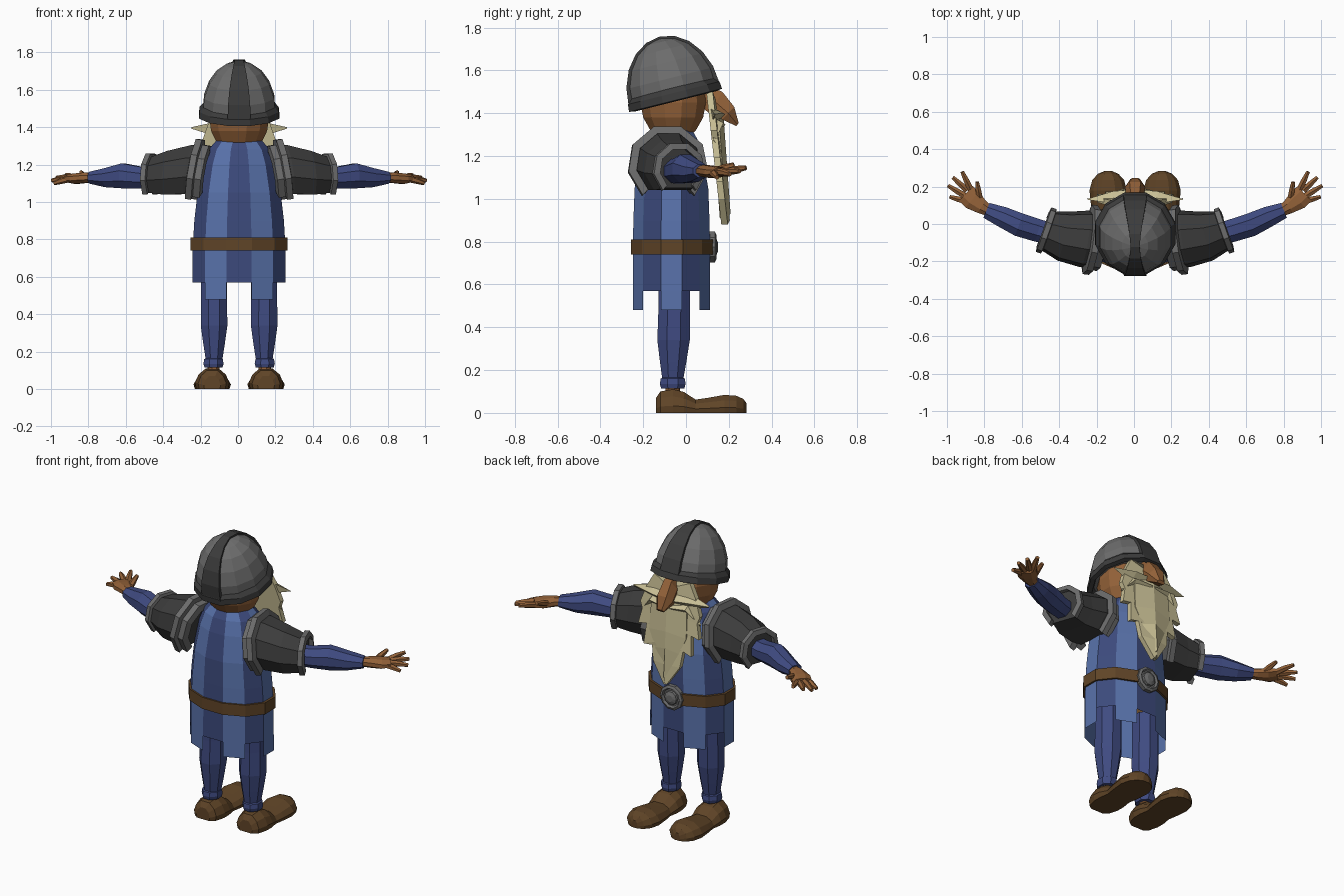
import bpy, bmesh, math
from mathutils import Vector as V, Matrix

if "Cube" in bpy.data.objects:
    bpy.data.objects.remove(bpy.data.objects["Cube"])

COLOURS = {
    "light_blue": (.10, .17, .41), "dark_blue": (.045, .068, .20),
    "skin": (.29, .12, .04), "leather": (.115, .058, .02),
    "grey_metal": (.15, .15, .15), "dark_metal": (.045, .045, .045),
    "straw": (.58, .52, .30), "sleeve_blue": (.05, .07, .22),
}
MATS = {}
for key, c in COLOURS.items():
    MATS[key] = bpy.data.materials.new(key)
    MATS[key].diffuse_color = (*c, 1)


def loft(name, rings, mats, matf=None, skip=None, caps=True, loop=False, mirror=False):
    """Skin a list of equal-length closed rings; mirrored parts get a second copy."""
    for side in ((1, -1) if mirror else (1,)):
        bm = bmesh.new()
        vs = [[bm.verts.new((p[0] * side + .006, p[1], p[2])) for p in r] for r in rings]
        n, m = len(rings[0]), len(rings)
        for i in range(m if loop else m - 1):
            for j in range(n):
                if skip and skip(i, j):
                    continue
                a, b = vs[i], vs[(i + 1) % m]
                f = bm.faces.new((a[j], a[(j + 1) % n], b[(j + 1) % n], b[j]))
                f.material_index = matf(i, j) if matf else 0
        if caps and not loop:
            if caps != "top":
                bm.faces.new(vs[0])
            bm.faces.new(vs[-1])
        bmesh.ops.recalc_face_normals(bm, faces=bm.faces)
        me = bpy.data.meshes.new(name)
        bm.to_mesh(me)
        bm.free()
        for k in mats:
            me.materials.append(MATS[k])
        label = name + ("" if not mirror else "_right" if side > 0 else "_left")
        bpy.context.collection.objects.link(bpy.data.objects.new(label, me))


def oval(c, rx, ry, n=12, phase=15):
    """Horizontal oval ring."""
    return [V((c[0] + rx * math.cos(math.radians(phase + 360 * j / n)),
               c[1] + ry * math.sin(math.radians(phase + 360 * j / n)), c[2])) for j in range(n)]


def tube(name, path, mat, n=8, mirror=True):
    """Sideways limb: path of (x, y, z, horizontal radius, vertical radius)."""
    pts = [V(p[:3]) for p in path]
    rings = []
    for i, p in enumerate(path):
        t = (pts[min(i + 1, len(pts) - 1)] - pts[max(i - 1, 0)]).normalized()
        u = V((-t.y, t.x, 0)).normalized()
        v = t.cross(u)
        angs = [2 * math.pi * (j + .5) / n for j in range(n)]
        rings.append([pts[i] + u * math.cos(a) * p[3] + v * math.sin(a) * p[4] for a in angs])
    loft(name, rings, [mat], mirror=mirror)


# Tunic: twelve striped panels, every second panel hangs lower
body = [(.48, .258, .187), (.57, .258, .187), (.75, .257, .187), (.9, .248, .184),
        (1.05, .23, .178), (1.2, .2, .15), (1.28, .17, .125), (1.33, .125, .095)]
dark = lambda i, j: j % 2
loft("tunic", [oval((0, -.068, z), a, b) for z, a, b in body], ["light_blue", "dark_blue"],
     matf=lambda i, j: (j + 1) % 2, skip=lambda i, j: i == 0 and j % 2 == 0, caps="top")

# Belt and round buckle
loft("belt", [oval((0, -.066, z), a, b) for z, a, b in
              [(.74, .25, .18), (.74, .268, .198), (.81, .268, .198), (.81, .25, .18)]],
     ["leather"], loop=True)


def disc(name, steps, mat):
    loft(name, [[V((r * math.cos(j * math.pi / 5), y, .775 + r * math.sin(j * math.pi / 5)))
                 for j in range(10)] for r, y in steps], [mat])


disc("buckle", [(.075, .10), (.075, .135), (.06, .142), (.052, .13)], "grey_metal")
disc("buckle_boss", [(.045, .12), (.04, .142), (.02, .15)], "grey_metal")

# Legs, cuffs, ankles
loft("leg", [oval((.134, y, z), a, b, 8, 22.5) for z, y, a, b in
             [(.66, -.055, .075, .08), (.48, -.055, .075, .08), (.34, -.058, .077, .082),
              (.24, -.06, .062, .067), (.14, -.062, .045, .05)]], ["sleeve_blue"], mirror=True)
loft("cuff", [oval((.137, -.062, z), r, r + .007, 8, 22.5) for z, r in
              [(.115, .052), (.135, .058), (.16, .054), (.165, .045)]], ["sleeve_blue"], mirror=True)
loft("ankle", [oval((.137, -.062, z), .034, .034, 8) for z in (.07, .13)], ["skin"], mirror=True)

# Shoes: arched cross-sections from heel to toe
shoe = [(-.14, .045, .07), (-.12, .075, .1), (-.06, .092, .11), (-.01, .092, .098), (.045, .082, .062),
        (.1, .092, .07), (.18, .1, .084), (.235, .085, .08), (.268, .055, .065), (.283, .02, .045)]
loft("shoe", [[V((.144 + w * x, y, h * z)) for x, z in
               [(-.92, 0), (-1, .3), (-.8, .7), (-.38, 1), (.38, 1), (.8, .7), (1, .3), (.92, 0)]]
              for y, w, h in shoe], ["leather"], mirror=True)

# Head and hooked nose
loft("head", [oval((0, -.06, z), a, b) for z, a, b in
              [(1.28, .08, .07), (1.32, .125, .11), (1.38, .155, .145), (1.45, .165, .158),
               (1.52, .155, .15), (1.6, .11, .11)]], ["skin"])
loft("nose", [[V((-w, y0, z0)), V((w, y0, z0)), V((w * 1.3, (y0 + y1) / 2, (z0 + z1) / 2)),
               V((w * .7, y1, z1)), V((-w * .7, y1, z1)), V((-w * 1.3, (y0 + y1) / 2, (z0 + z1) / 2))]
              for w, y0, z0, y1, z1 in [(.03, .07, 1.43, .1, 1.53), (.035, .11, 1.4, .17, 1.5),
                                        (.042, .17, 1.37, .225, 1.43), (.02, .235, 1.34, .246, 1.355)]],
     ["skin"])

# Helmet in its own frame, tilted back
TILT = Matrix.Translation((0, -.055, 1.485)) @ Matrix.Rotation(math.radians(14), 4, 'X')
hel = lambda ring: [TILT @ p for p in ring]
dome = [(0, 1), (.3, .97), (.58, .83), (.8, .62), (.94, .36), (1, .1)]
loft("helmet_dome", [hel(oval((0, 0, .272 * h), .2 * r, .212 * r)) for h, r in dome], ["grey_metal"])
loft("helmet_rim", [hel(oval((0, 0, z), r * .96, r)) for r, z in
                    [(.205, .035), (.228, .01), (.232, -.025), (.205, -.03), (.19, 0)]],
     ["dark_metal"], loop=True)
crest = []
for k in range(11):
    a = math.pi * k / 10
    w = .024 + .038 * abs(math.cos(a)) ** 1.5
    crest.append(hel([V((x, s * .212 * math.cos(a), s * .272 * math.sin(a)))
                      for x, s in [(-w, .9), (-w, 1.035), (w, 1.035), (w, .9)]]))
loft("helmet_crest", crest, ["dark_metal"])


# Beard: jagged plates with a raised centre line
def plate(name, rows, y_of, bulge, thick):
    rings = []
    for sz, x, oz in rows:
        y, yo = y_of(sz), y_of(oz)
        rings.append([V((0, y + bulge, sz)), V((x, yo, oz)), V((x, yo - thick, oz)),
                      V((0, y - thick, sz)), V((-x, yo - thick, oz)), V((-x, yo, oz))])
    loft(name, rings, ["straw"])


plate("beard_back", [(1.45, .12, 1.5), (1.40, .165, 1.42), (1.36, .2, 1.32), (1.31, .185, 1.28),
                     (1.24, .205, 1.19), (1.2, .15, 1.2), (1.14, .16, 1.08), (1.1, .105, 1.1),
                     (1.0, .09, 1.0), (.9, .01, .88)],
      lambda z: .125 + .07 * (1.5 - z) / .62, .012, .03)
plate("beard_front", [(1.39, .05, 1.4), (1.34, .12, 1.33), (1.2, .125, 1.18), (1.1, .08, 1.08),
                      (.93, .008, .91)],
      lambda z: .145 + .045 * (1.5 - z) / .62, .022, .03)
for nm, tip, top, low in [("moustache", (.255, .13, 1.40), 1.43, 1.35),
                          ("lower_lock", (.2, .13, 1.27), 1.39, 1.30)]:
    loft(nm, [[V((.01, .12, top)), V((.01, .185, (top + low) / 2)), V((.01, .12, low))],
              [V((.12, .11, top)), V((.12, .175, (top + low) / 2 + .01)), V((.12, .12, low))],
              [V(tip) + V((0, k * .004, -.004 * k)) for k in (0, 1, 2)]], ["straw"], mirror=True)

# Shoulder armour: faceted shell with open-bottomed rims
ANGLES = [math.radians(a) for a in range(-50, 231, 40)]


def frame(n):
    n = V(n).normalized()
    u = V((-n.y, n.x, 0)).normalized()
    return n, u, n.cross(u)


def shell_ring(c, n, r):
    n, u, v = frame(n)
    return [V(c) + (u * math.cos(a) + v * math.sin(a)) * r for a in ANGLES]


def rim(name, c, n, r, thick, h):
    n, u, v = frame(n)
    out = []
    for a in ANGLES:
        d = u * math.cos(a) + v * math.sin(a)
        out.append([V(c) + d * q + n * s for q, s in
                    [(r - thick, -h), (r, -h * .7), (r, h * .7), (r - thick, h)]])
    loft(name, out, ["grey_metal"], mirror=True)


loft("shoulder_shell", [shell_ring(*s) for s in
                        [((.2, -.085, 1.16), (.98, .13, .16), .15),
                         ((.27, -.08, 1.16), (.98, .14, .14), .155),
                         ((.38, -.065, 1.145), (.96, .25, .06), .137),
                         ((.47, -.035, 1.135), (.94, .33, .02), .11)]], ["dark_metal"], mirror=True)
rim("shoulder_rim", (.235, -.085, 1.158), (.98, .13, .16), .19, .045, .024)
rim("shoulder_collar", (.2, -.088, 1.15), (.98, .13, .16), .165, .04, .03)
rim("cuff_rim", (.475, -.035, 1.138), (.94, .33, .02), .128, .03, .02)

# Sleeves, hands and fingers
tube("sleeve", [(.42, -.06, 1.13, .06, .06), (.52, -.035, 1.13, .066, .062),
                (.62, -.004, 1.14, .068, .072), (.71, .038, 1.13, .06, .055),
                (.795, .073, 1.13, .046, .034)], "sleeve_blue")
tube("hand", [(.775, .066, 1.13, .03, .025), (.82, .092, 1.13, .042, .03),
              (.87, .13, 1.125, .06, .03), (.905, .163, 1.125, .058, .022)], "skin")
for k, (x0, y0, x1, y1, z1) in enumerate([(.90, .12, .99, .145, 1.10), (.91, .15, 1.0, .205, 1.115),
                                          (.90, .18, .975, .25, 1.13), (.88, .185, .925, .28, 1.145),
                                          (.83, .13, .845, .225, 1.16)]):
    tube("finger_%d" % (k + 1), [(x0, y0, 1.125, .019, .018),
                                 ((x0 + x1) / 2, (y0 + y1) / 2, (1.13 + z1) / 2, .017, .017),
                                 (x1, y1, z1, .011, .011)], "skin", n=6)

for m in bpy.data.materials:
    if m.users and not m.is_grease_pencil:
        m.use_nodes = True
        m.node_tree.nodes["Principled BSDF"].inputs["Base Color"].default_value = m.diffuse_color
